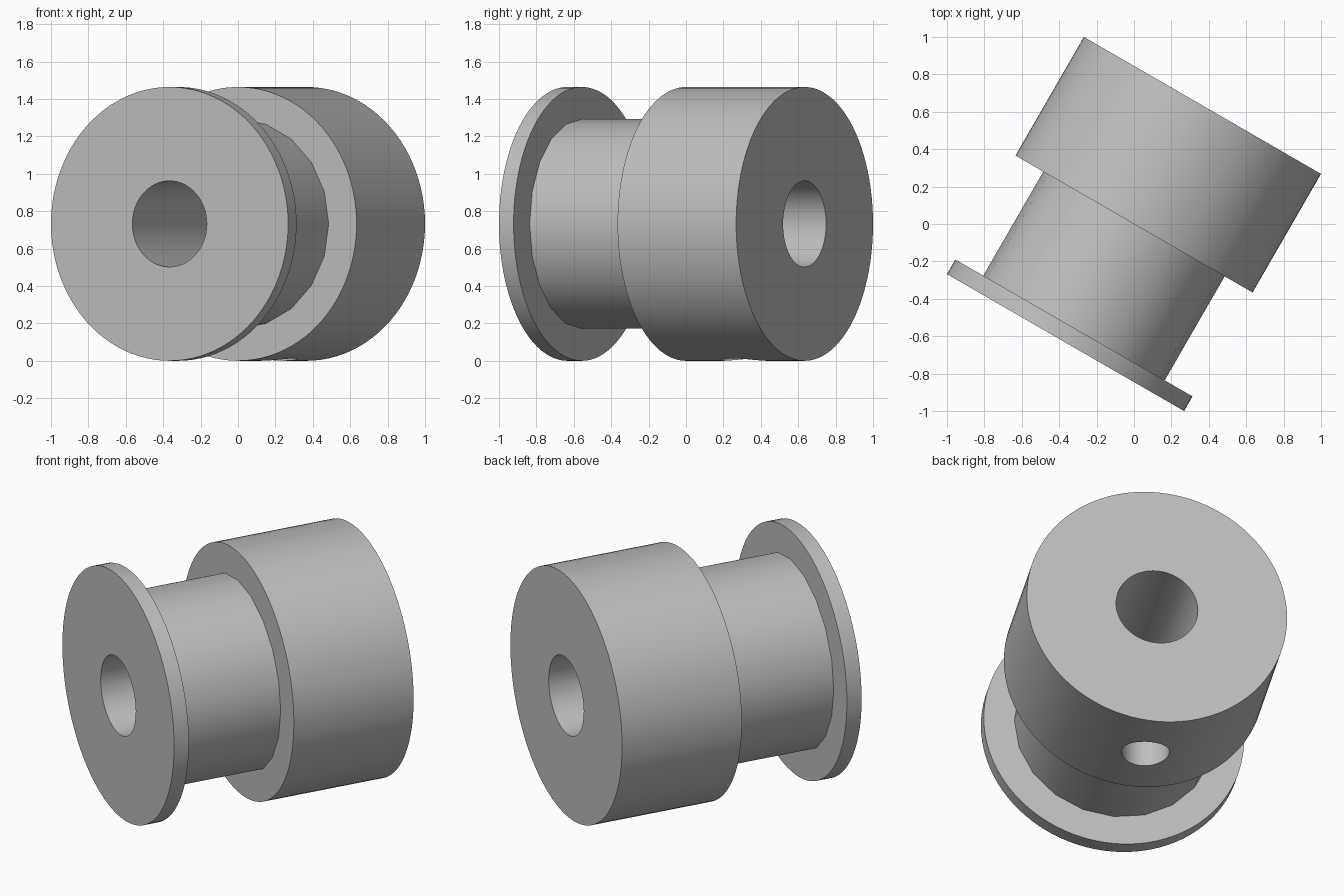
import bpy
from math import radians
from mathutils import Matrix, Vector

cube = bpy.data.objects.get("Cube")
if cube:
    bpy.data.objects.remove(cube, do_unlink=True)

R = 0.732           # outer radius, also half the total length
FLANGE = 0.09       # flange thickness
BARREL_R = 0.56
BORE_R = 0.23
SCREW_R = 0.133

# Pulley axis: lies flat, turned 30 degrees in plan
AXIS = (Matrix.Translation((0, 0, R)) @ Matrix.Rotation(radians(-30), 4, 'Z')
        @ Matrix.Rotation(radians(-90), 4, 'X'))

grey = bpy.data.materials.new("plain_grey")
grey.use_nodes = True
COLOUR = (0.52, 0.52, 0.52, 1)
grey.diffuse_color = COLOUR
grey.node_tree.nodes["Principled BSDF"].inputs["Base Color"].default_value = COLOUR


def cylinder(name, radius, start, end, sides, frame=AXIS):
    """Solid cylinder between two distances along the z axis of a frame."""
    bpy.ops.mesh.primitive_cylinder_add(vertices=sides, radius=radius, depth=end - start)
    obj = bpy.context.object
    obj.name = obj.data.name = name
    obj.data.transform(frame @ Matrix.Translation((0, 0, (start + end) / 2)))
    obj.data.materials.append(grey)
    return obj


def cut(obj, cutter):
    mod = obj.modifiers.new("hole", 'BOOLEAN')
    mod.operation = 'DIFFERENCE'
    mod.solver = 'EXACT'
    mod.object = cutter
    bpy.context.view_layer.objects.active = obj
    bpy.ops.object.modifier_apply(modifier=mod.name)


# Solid parts along the axis, front to back
flange = cylinder("front_flange", R, -R, -R + FLANGE, 96)
barrel = cylinder("belt_barrel", BARREL_R, -R + FLANGE, 0, 20)
hub = cylinder("rear_hub", R, 0, R, 96)

# Through bore, and set screw hole under the hub
bore = cylinder("bore_cutter", BORE_R, -1, 1, 64)
middle = AXIS @ Vector((0, 0, R / 2))
screw = cylinder("screw_cutter", SCREW_R, -0.1, R, 48,
                 Matrix.Translation((middle.x, middle.y, 0)))

for part in (flange, barrel, hub):
    cut(part, bore)
cut(hub, screw)
for cutter in (bore, screw):
    bpy.data.objects.remove(cutter, do_unlink=True)

# Smooth round walls, sharp rims
for part in (flange, barrel, hub):
    bpy.ops.object.select_all(action='DESELECT')
    part.select_set(True)
    bpy.context.view_layer.objects.active = part
    bpy.ops.object.shade_smooth_by_angle(angle=radians(30))
